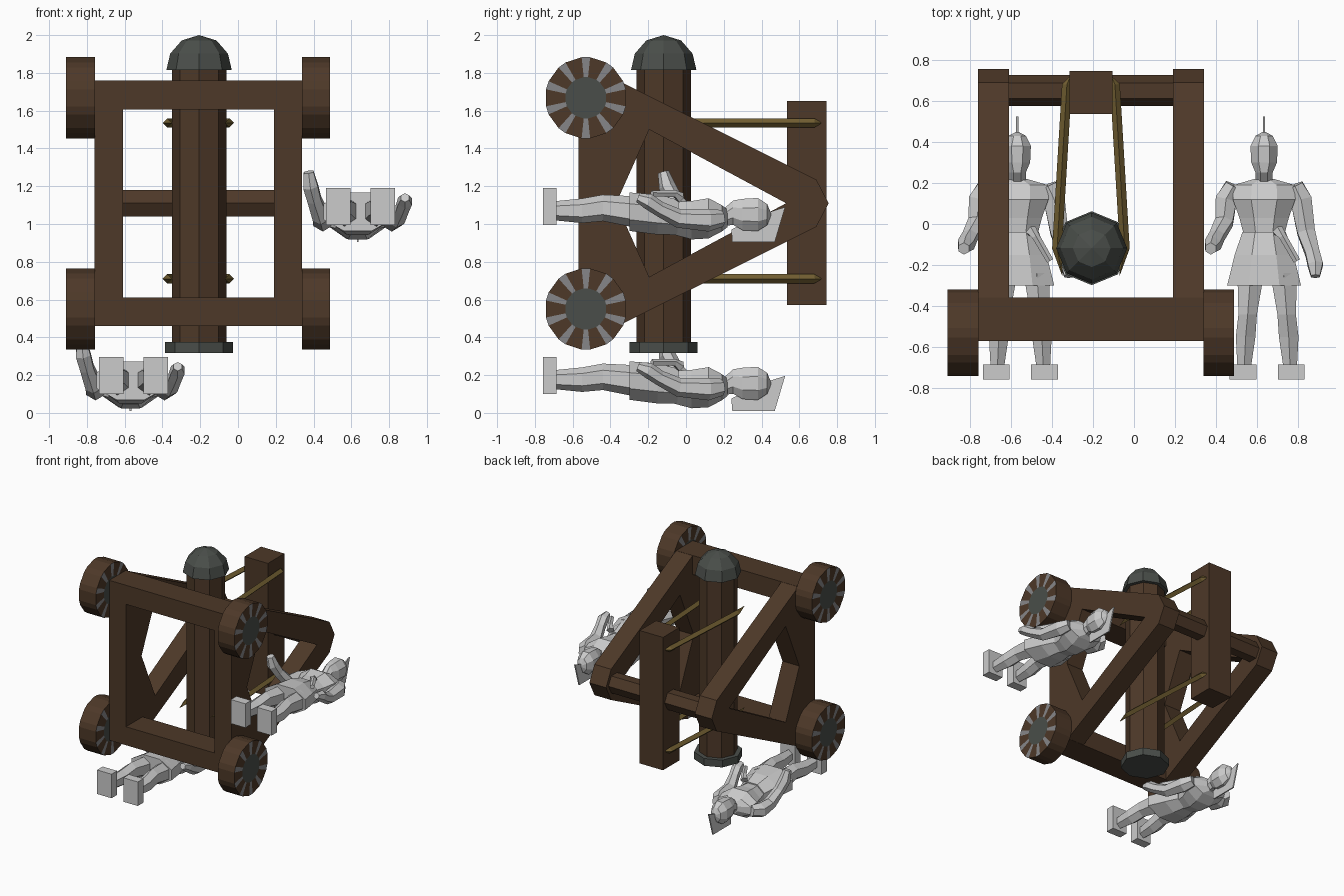
import bpy, bmesh, math
from mathutils import Vector

if "Cube" in bpy.data.objects:
    bpy.data.objects.remove(bpy.data.objects["Cube"])


def material(name, col):
    m = bpy.data.materials.new(name)
    m.diffuse_color = (*col, 1)
    m.use_nodes = True
    m.node_tree.nodes["Principled BSDF"].inputs["Base Color"].default_value = m.diffuse_color
    return m


WOOD = material("brown wood", (0.075, 0.040, 0.021))
IRON = material("dark iron", (0.068, 0.076, 0.068))
STUD = material("grey stud", (0.24, 0.24, 0.25))
ROPE = material("tan rope", (0.17, 0.115, 0.032))
PALE = material("pale grey", (0.6, 0.6, 0.6))


def finish(name, bm, mats):
    bmesh.ops.remove_doubles(bm, verts=bm.verts, dist=1e-5)
    bmesh.ops.recalc_face_normals(bm, faces=bm.faces)
    me = bpy.data.meshes.new(name)
    bm.to_mesh(me)
    bm.free()
    for m in mats:
        me.materials.append(m)
    ob = bpy.data.objects.new(name, me)
    bpy.context.collection.objects.link(ob)
    return ob


def skin(name, rings, mat):
    """Join rings of points into a capped skin."""
    bm = bmesh.new()
    vs = [[bm.verts.new(p) for p in r] for r in rings]
    n = len(vs[0])
    for a, b in zip(vs, vs[1:]):
        for i in range(n):
            j = (i + 1) % n
            bm.faces.new((a[i], a[j], b[j], b[i]))
    bm.faces.new(vs[0])
    bm.faces.new(vs[-1])
    return finish(name, bm, [mat])


def box(name, x, y, z, mat):
    return skin(name, [[(u, y[0], z[0]), (u, y[1], z[0]), (u, y[1], z[1]), (u, y[0], z[1])] for u in x], mat)


def loft(name, rows, mat, n=8, off=(0, 0, 0)):
    """Rows of (y, x, z, x radius, z radius)."""
    ox, oy, oz = off
    t = [2 * math.pi * (i + 0.5) / n for i in range(n)]
    return skin(name, [[(ox + x + rx * math.cos(a), oy + y, oz + z + rz * math.sin(a)) for a in t]
                       for y, x, z, rx, rz in rows], mat)


def tube(name, pts, radii, mat, n=6, off=(0, 0, 0)):
    pts = [Vector(p) + Vector(off) for p in pts]
    rings = []
    for i, p in enumerate(pts):
        d = (pts[min(i + 1, len(pts) - 1)] - pts[max(i - 1, 0)]).normalized()
        u = d.cross(Vector((1, 0, 0))).normalized()
        v = d.cross(u)
        rings.append([p + radii[i] * (math.cos(2 * math.pi * k / n) * u + math.sin(2 * math.pi * k / n) * v)
                      for k in range(n)])
    return skin(name, rings, mat)


def turned(name, rows, mat, n=8):
    """Rows of (radius, z) around the ram axis."""
    return skin(name, [[(-0.206 + r * math.cos(2 * math.pi * k / n), -0.118 + r * math.sin(2 * math.pi * k / n), z)
                        for k in range(n)] for r, z in rows], mat)


# Ram: log, domed head and butt ring
turned("ram_log", [(0.144, 0.34), (0.144, 1.85)], WOOD)
R = 0.173
turned("ram_head", [(R * math.cos(math.radians(a)) + 1e-4, 1.815 + 0.185 * math.sin(math.radians(a)))
                    for a in (0, 28, 58, 90)], IRON)
turned("ram_butt_ring", [(0.18, 0.317), (0.18, 0.376)], IRON)

# Side frames: triangular plates with a four-cornered opening
outer = [(-.57, .46), (-.36, .46), (.69, .985), (.755, 1.11), (.69, 1.235), (-.36, 1.76), (-.57, 1.76)]
inner = [(-.37, 1.11), (-.195, .72), (.53, 1.11), (-.195, 1.50)]
links = [((0, 1, 2), (1, 2)), ((2, 3, 4), (2,)), ((4, 5, 6), (2, 3)), ((6, 0), (1, 0, 3))]
for side, x0, x1 in (("left", -.76, -.608), ("right", .19, .34)):
    bm = bmesh.new()
    o = [bm.verts.new((x0, *p)) for p in outer]
    q = [bm.verts.new((x0, *p)) for p in inner]
    for f in ([o[0], o[1], q[1]], [o[1], o[2], q[2], q[1]], [o[2], o[3], q[2]], [o[3], o[4], q[2]],
              [o[4], o[5], q[3], q[2]], [o[5], o[6], q[3]], [o[6], q[0], q[3]],
              [o[6], o[0], q[0]], [o[0], q[1], q[0]]):
        bm.faces.new(f)
    g = bmesh.ops.extrude_face_region(bm, geom=list(bm.faces) + list(bm.edges) + list(bm.verts), use_keep_orig=True)
    bmesh.ops.translate(bm, vec=(x1 - x0, 0, 0), verts=[v for v in g["geom"] if isinstance(v, bmesh.types.BMVert)])
    finish(side + "_side_frame", bm, [WOOD])

# Cross beams, ridge bar and hanging beam
for end, z in (("rear", (.46, .61)), ("front", (1.605, 1.76))):
    box(end + "_cross_beam", (-.755, .335), (-.57, -.357), z, WOOD)
skin("ridge_bar", [[(x, .65 + .075 * math.cos(math.pi * k / 3), 1.11 + .08 * math.sin(math.pi * k / 3))
                    for k in range(6)] for x in (-.65, .23)], WOOD)
box("hanging_beam", (-.315, -.105), (.535, .745), (.57, 1.65), WOOD)

# Slanted ropes with pointed ends
for z in (.71, 1.535):
    for s in (-1, 1):
        tube("rope", [(-.21 + s * x, y, z) for x, y in ((.1, .72), (.117, .68), (.165, -.12), (.14, -.25))],
             (.001, .024, .024, .001), ROPE, 4)


# Wheels: brown rim with grey studs and an iron hub
def wheel(name, x0, x1, cz):
    bm = bmesh.new()
    ang = []
    for k in range(10):
        ang += [math.radians(36 * k - 12), math.radians(36 * k + 12)]
    n = len(ang)

    def ring(x, r):
        return [bm.verts.new((x, -.53 + r * math.cos(a), cz + r * math.sin(a))) for a in ang]
    rings = [ring(x0, .11), ring(x0, .216), ring(x1, .216), ring(x1, .11)]
    for s, (a, b) in enumerate(zip(rings, rings[1:])):
        for i in range(n):
            j = (i + 1) % n
            f = bm.faces.new((a[i], a[j], b[j], b[i]))
            f.material_index = 2 if s != 1 and i % 2 else 0
    for r in (rings[0], rings[-1]):
        bm.faces.new(r).material_index = 1
    finish(name, bm, [WOOD, IRON, STUD])


for cz in (.55, 1.668):
    wheel("left_wheel", -.91, -.758, cz)
    wheel("right_wheel", .338, .487, cz)


# Crew: two identical figures, their heads towards +y and faces towards +z
def figure(off):
    loft("torso", [(.22, 0, 1.03, .05, .05), (.19, 0, 1.03, .16, .075), (.12, 0, 1.03, .165, .115),
                   (.03, 0, 1.02, .13, .11), (-.06, 0, 1.03, .105, .095)], PALE, 8, off)
    loft("skirt", [(-.04, 0, 1.035, .115, .10), (-.15, 0, 1.05, .155, .115), (-.30, 0, 1.065, .195, .11)],
         PALE, 8, off)
    loft("head", [(.19, 0, 1.03, .045, .045), (.25, 0, 1.06, .045, .07), (.30, 0, 1.05, .068, .09),
                  (.38, 0, 1.05, .072, .095), (.43, 0, 1.05, .045, .06), (.45, 0, 1.05, .005, .008)],
         PALE, 8, off)
    # Thin helmet crest
    crest = [(.525, 1.09), (.47, .905), (.245, .905), (.24, .97), (.40, 1.05)]
    skin("helmet_crest", [[(off[0] + x, y, off[2] + z) for y, z in crest] for x in (-.005, .005)], PALE)
    for s in (-1, 1):
        c = .015
        loft("leg", [(-.24, c + s * .08, 1.06, .075, .085), (-.44, c + s * .095, 1.085, .052, .07),
                     (-.55, c + s * .105, 1.07, .055, .065), (-.70, c + s * .112, 1.07, .038, .05)],
             PALE, 6, off)
        fx = off[0] + c + s * .118
        box("foot", (fx - .065, fx + .065), (-.757, -.685), (off[2] + .995, off[2] + 1.19), PALE)
    # Raised arm and lowered arm
    tube("raised_arm", [(-.15, .19, 1.03), (-.185, .12, 1.02), (-.195, .01, 1.04), (-.23, -.06, 1.13),
                        (-.25, -.10, 1.2), (-.26, -.12, 1.275)], (.045, .06, .05, .042, .045, .03), PALE, 6, off)
    tube("lowered_arm", [(.15, .19, 1.03), (.18, .12, 1.02), (.205, -.04, 1.03), (.235, -.14, 1.08),
                         (.25, -.2, 1.12), (.25, -.255, 1.14)], (.045, .06, .05, .04, .042, .025), PALE, 6, off)
    tube("dagger", [(.065, -.03, 1.14), (.09, -.06, 1.16), (.16, -.18, 1.16)], (.03, .02, .018), PALE, 5, off)


figure((.634, 0, 0))
figure((-.569, 0, -.894))
